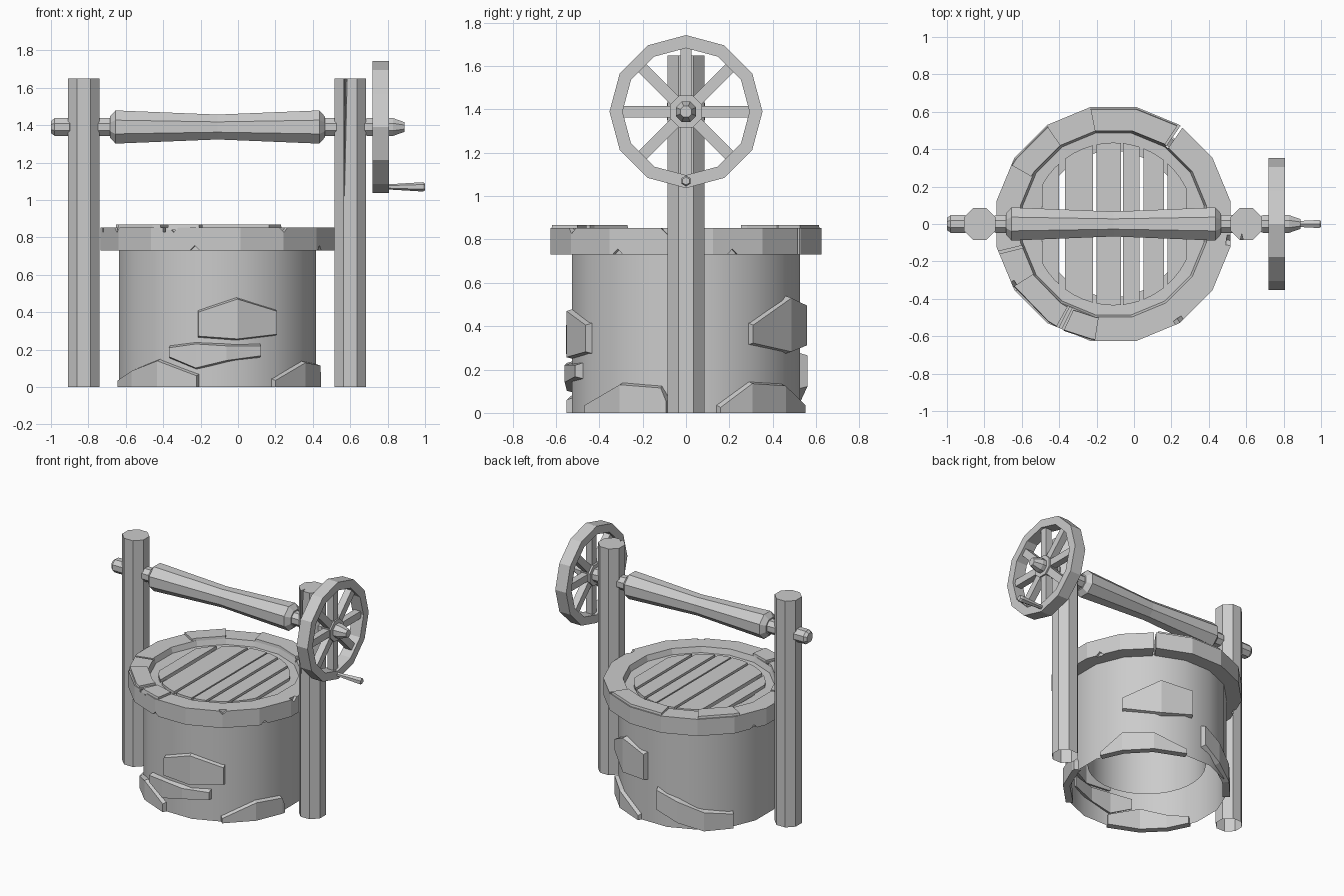
import bpy, bmesh
from math import sin, cos, pi, radians, sqrt
from mathutils import Matrix, Vector

if "Cube" in bpy.data.objects:
    bpy.data.objects.remove(bpy.data.objects["Cube"])

CX = -0.11   # well centre
AZ = 1.39    # axle height


def finish(name, bm):
    bmesh.ops.recalc_face_normals(bm, faces=bm.faces)
    me = bpy.data.meshes.new(name)
    bm.to_mesh(me)
    bm.free()
    ob = bpy.data.objects.new(name, me)
    bpy.context.collection.objects.link(ob)
    return ob


def lathe(name, prof, n, centre, axis='Z', start=None, closed=False, caps=True):
    """Spin (radius, height) pairs; closed=True makes a ring, otherwise ends may be capped."""
    bm = bmesh.new()
    start = pi / n if start is None else start
    loops = []
    for r, h in prof:
        row = []
        for i in range(n):
            a = start + 2 * pi * i / n
            p = Vector((r * cos(a), r * sin(a), h))
            if axis == 'X':
                p = Vector((h, p.y, p.x))
            row.append(bm.verts.new(p + Vector(centre)))
        loops.append(row)
    pairs = list(zip(loops, loops[1:]))
    if closed:
        pairs.append((loops[-1], loops[0]))
    elif caps:
        bm.faces.new(loops[0])
        bm.faces.new(loops[-1])
    for A, B in pairs:
        for i in range(n):
            j = (i + 1) % n
            bm.faces.new((A[i], A[j], B[j], B[i]))
    return finish(name, bm)


def sweep(bm, sections):
    """Skin a row of equal quad sections and cap both ends."""
    rows = [[bm.verts.new(p) for p in s] for s in sections]
    for A, B in zip(rows, rows[1:]):
        for i in range(4):
            j = (i + 1) % 4
            bm.faces.new((A[i], A[j], B[j], B[i]))
    bm.faces.new(rows[0])
    bm.faces.new(rows[-1])


def polar(deg, r, z):
    a = radians(deg)
    return (CX + r * cos(a), r * sin(a), z)


def box(bm, mat, size):
    bmesh.ops.create_cube(bm, size=1, matrix=mat @ Matrix.Diagonal((*size, 1)))


def smooth(ob):
    bpy.ops.object.select_all(action='DESELECT')
    bpy.context.view_layer.objects.active = ob
    ob.select_set(True)
    bpy.ops.object.shade_smooth_by_angle(angle=radians(28))


def cut(ob, bm):
    cutter = finish("cutter", bm)
    cutter.hide_render = True
    m = ob.modifiers.new("cut", 'BOOLEAN')
    m.operation, m.solver, m.object = 'DIFFERENCE', 'EXACT', cutter
    dg = bpy.context.evaluated_depsgraph_get()
    me = bpy.data.meshes.new_from_object(ob.evaluated_get(dg))
    ob.modifiers.clear()
    ob.data = me
    bpy.data.objects.remove(cutter)


def open_bottom(ob):
    bm = bmesh.new()
    bm.from_mesh(ob.data)
    floor = [f for f in bm.faces if all(v.co.z < .001 for v in f.verts)]
    bmesh.ops.delete(bm, geom=floor, context='FACES')
    bm.to_mesh(ob.data)
    bm.free()


# Well wall (open underneath) and the narrower shaft hanging inside it
smooth(lathe("well_wall", [(.536, 0), (.536, .74)], 16, (CX, 0, 0), caps=False))
smooth(lathe("inner_shaft", [(.395, .2), (.395, .78)], 32, (CX, 0, 0), caps=False))

# Stone rim with an inner ledge, chipped and split
rim = lathe("stone_rim", [(.637, .73), (.637, .852), (.507, .852), (.495, .812), (.395, .808), (.395, .73)],
            16, (CX, 0, 0), closed=True)
bm = bmesh.new()
chips = [(248, .855), (259, .728), (304, .855), (212, .853),
         (352, .853), (20, .728), (160, .728), (330, .728)]
for deg, z in chips:
    mat = (Matrix.Translation(polar(deg, .635, z)) @ Matrix.Rotation(radians(deg), 4, 'Z')
           @ Matrix.Rotation(radians(45), 4, 'X'))
    box(bm, mat, (.05, .04, .04))
for deg, z, h in [(55, .8, .3), (194, .86, .06), (243, .86, .06)]:
    mat = Matrix.Translation(polar(deg, .6, z)) @ Matrix.Rotation(radians(deg), 4, 'Z')
    box(bm, mat, (.2, .014, h))
cut(rim, bm)

# Slightly raised rim stones
for k, (a0, a1) in enumerate([(57, 101.25), (124, 150), (212, 241), (245, 261)]):
    bm = bmesh.new()
    angs = sorted([a0, a1] + [11.25 + 22.5 * i for i in range(16) if a0 + 2 < 11.25 + 22.5 * i < a1 - 2])
    sweep(bm, [[polar(a, .505, .84), polar(a, .63, .84), polar(a, .625, .868), polar(a, .508, .868)]
               for a in angs])
    finish(f"raised_rim_stone_{k + 1}", bm)

# Plank lid clipped to a circle
R = .435
for k, (x0, x1) in enumerate([(-.49, -.40), (-.37, -.22), (-.20, -.07), (-.06, .03), (.05, .16), (.18, .28)]):
    bm = bmesh.new()
    sec = []
    for i in range(4):
        x = x0 + (x1 - x0) * i / 3
        y = sqrt(max(R * R - (x - CX) ** 2, .01))
        sec.append([(x, -y, .79), (x, y, .79), (x, y, .83), (x, -y, .83)])
    sweep(bm, sec)
    finish(f"lid_plank_{k + 1}", bm)

# Bricks standing proud of the wall: columns of (angle, low z, high z)
bricks = [
    [(258, .26, .415), (281, .245, .485), (306, .27, .42)],
    [(241, .15, .225), (258, .09, .245), (275, .13, .235), (296, .155, .235)],
    [(197, 0, .05), (215, 0, .10), (235, 0, .155), (260, 0, .075)],
    [(302, 0, .05), (327, 0, .145), (348, 0, .13), (352, 0, .07)],
    [(15, 0, .04), (33, 0, .15), (55, 0, .14), (80, 0, .05)],
    [(32, .31, .42), (60, .27, .545), (85, .30, .51)],
    [(93, .11, .28), (110, .04, .22), (128, 0, .15), (150, 0, .12)],
]
for k, cols in enumerate(bricks):
    bm = bmesh.new()
    sec = []
    for i, (a, lo, hi) in enumerate(cols):
        shift = 1.5 if i == 0 else -1.5 if i == len(cols) - 1 else 0
        b = .012 if lo > 0 else 0
        sec.append([polar(a, .515, lo), polar(a + shift, .562, lo + b),
                    polar(a + shift, .562, hi - .015), polar(a, .515, hi)])
    sweep(bm, sec)
    finish(f"wall_brick_{k + 1}", bm)

# Hollow-ended posts, the right one split by a crack
left = lathe("left_post", [(.092, 0), (.092, 1.65)], 8, (-.825, 0, 0))
right = lathe("right_post", [(.092, 0), (.092, 1.65)], 8, (.6, 0, 0))
bm = bmesh.new()
top = [bm.verts.new(p) for p in [(.565, -.1, 1.7), (.588, -.1, 1.7), (.577, -.05, 1.7)]]
tip = bm.verts.new((.567, -.083, .93))
bm.faces.new(top)
for i in range(3):
    bm.faces.new((top[i], top[(i + 1) % 3], tip))
cut(right, bm)
open_bottom(left)
open_bottom(right)

# Axle and waisted winding drum
lathe("axle", [(.035, -1), (.051, -.98), (.051, -.9), (.04, -.89), (.04, -.76), (.051, -.74),
               (.051, .53), (.04, .57), (.04, .66), (.051, .69), (.051, .83), (.028, .89)],
      8, (0, 0, AZ), 'X')
lathe("winding_drum", [(.06, -.685), (.096, -.655), (.072, -.11), (.096, .435), (.06, .465)],
      8, (0, 0, AZ), 'X')

# Hand wheel: rim, hub, spokes
lathe("wheel_rim", [(.353, .72), (.353, .808), (.293, .808), (.293, .72)],
      12, (0, 0, AZ), 'X', start=0, closed=True)
lathe("wheel_hub", [(.08, .725), (.08, .80)], 8, (0, 0, AZ), 'X')
bm = bmesh.new()
for k in range(8):
    mat = (Matrix.Translation((.764, 0, AZ)) @ Matrix.Rotation(k * pi / 4, 4, 'X')
           @ Matrix.Translation((0, 0, .18)))
    box(bm, mat, (.05, .052, .25))
finish("wheel_spokes", bm)

# Crank handle
lathe("crank_handle", [(.013, .79), (.025, .99), (.018, 1.0)], 6, (0, 0, 1.07), 'X', start=0)
